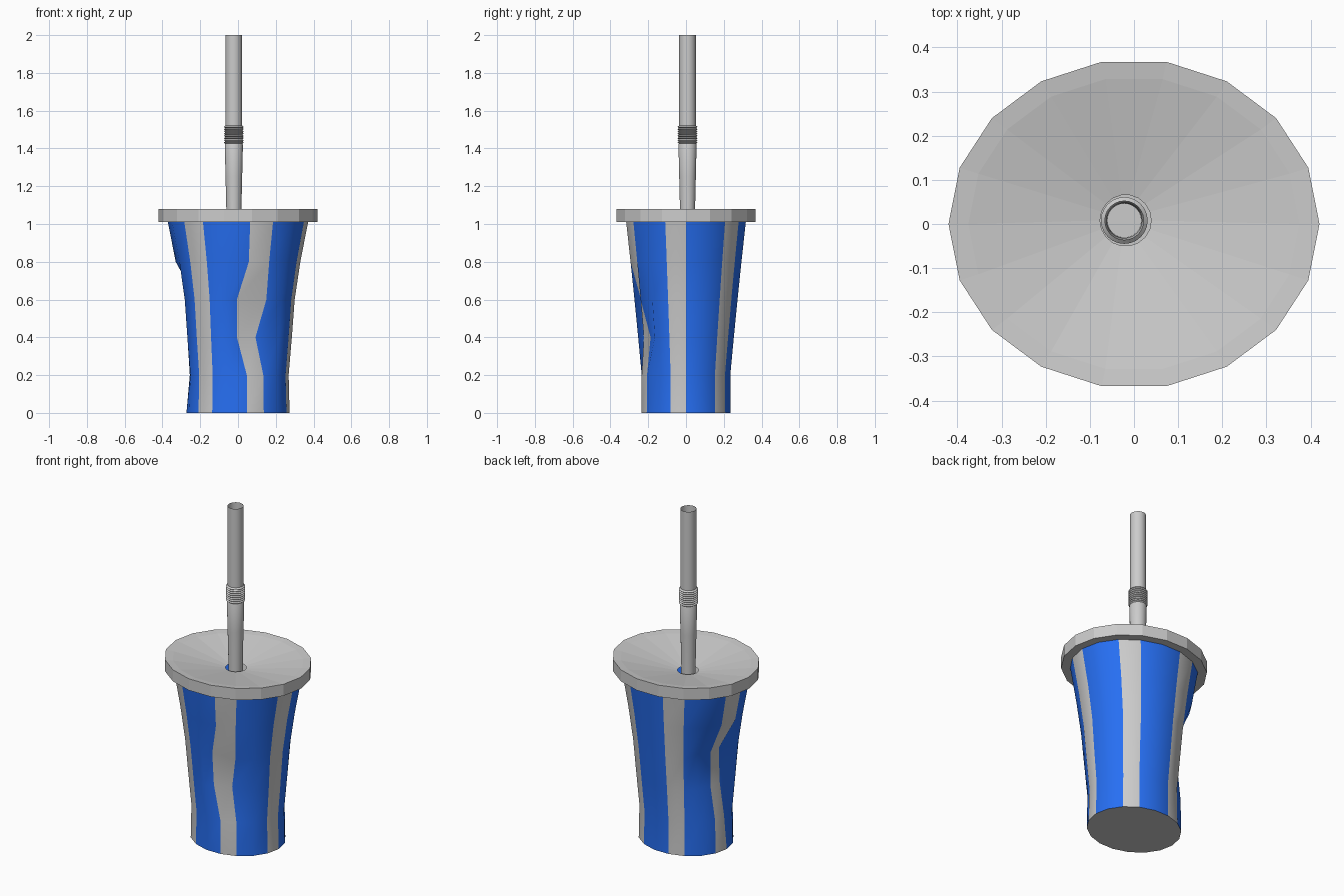
import bpy, bmesh
from math import cos, sin, radians, tau

if "Cube" in bpy.data.objects:
    bpy.data.objects.remove(bpy.data.objects["Cube"])


def ring(z, rx, ry, sides, cx=0.0, cy=0.0):
    return [(cx + rx * cos(tau * i / sides), cy + ry * sin(tau * i / sides), z)
            for i in range(sides)]


def loft(name, rings, cap_start=False, smooth=None):
    """Skin a stack of rings (listed bottom to top, outside facing out)."""
    bm = bmesh.new()
    loops = [[bm.verts.new(p) for p in r] for r in rings]
    n = len(rings[0])
    for a, b in zip(loops, loops[1:]):
        for i in range(n):
            j = (i + 1) % n
            bm.faces.new((a[i], a[j], b[j], b[i]))
    if cap_start:
        bm.faces.new(loops[0][::-1])
    mesh = bpy.data.meshes.new(name)
    bm.to_mesh(mesh)
    bm.free()
    obj = bpy.data.objects.new(name, mesh)
    bpy.context.collection.objects.link(obj)
    if smooth:
        bpy.ops.object.select_all(action='DESELECT')
        obj.select_set(True)
        bpy.context.view_layer.objects.active = obj
        bpy.ops.object.shade_smooth_by_angle(angle=radians(smooth))
    return obj


SIDES = 18

# Cup: tapered oval wall, one ring per 0.2 of height
cup_rings = [ring(z, rx, ry, SIDES) for z, rx, ry in (
    (0.0, .273, .24), (0.2, .268, .238), (0.4, .285, .257),
    (0.6, .30, .277), (0.8, .33, .298), (1.015, .372, .322))]

# Dents squeezed into the front and the back left: (ring, angle): (dx, dy)
dents = {
    (2, 280): (-.055, .03), (3, 280): (-.058, .035), (2, 300): (-.05, .035),
    (2, 140): (.03, -.02), (3, 140): (.06, -.03),
    (2, 160): (.05, -.01), (3, 160): (.065, -.02),
    (1, 180): (.013, 0), (2, 180): (.06, 0), (3, 180): (.08, 0),
}
for (r, angle), (dx, dy) in dents.items():
    x, y, z = cup_rings[r][angle // 20]
    cup_rings[r][angle // 20] = (x + dx, y + dy, z)
cup = loft("cup", cup_rings, cap_start=True, smooth=50)

# Stripes: two blue columns, then one grey
blue = bpy.data.materials.new("stripe_blue")
blue.diffuse_color = (0.02, 0.16, 0.9, 1)
blue.use_nodes = True
blue.node_tree.nodes["Principled BSDF"].inputs["Base Color"].default_value = blue.diffuse_color
cup.data.materials.append(None)
cup.data.materials.append(blue)
for i, poly in enumerate(cup.data.polygons):
    is_wall = len(poly.vertices) == 4
    poly.material_index = 1 if is_wall and (i % SIDES) % 3 != 2 else 0

# Lid: faceted rim with a dished top and a straw hole
RATIO = .373 / .42
SX, SY = -.022, .008
lid_rings = [ring(z, r, r * RATIO, SIDES) for r, z in (
    (.365, 1.01), (.42, 1.01), (.42, 1.08), (.375, 1.075))]
lid_rings.append(ring(1.02, .058, .058, SIDES, SX + .003, SY))
loft("lid", lid_rings)

# Straw: open tube with lower taper, ribbed bend and upper tube
profile = [(.038, .06), (.04, 1.08), (.044, 1.25), (.048, 1.42)]
RIBS = 8
step = .095 / RIBS
for k in range(RIBS):
    z = 1.425 + k * step
    profile += [(.046, z), (.053, z + step / 2)]
profile += [(.044, 1.522), (.044, 2.0)]
loft("straw", [ring(z, r, r, 24, SX, SY) for r, z in profile], smooth=40)
